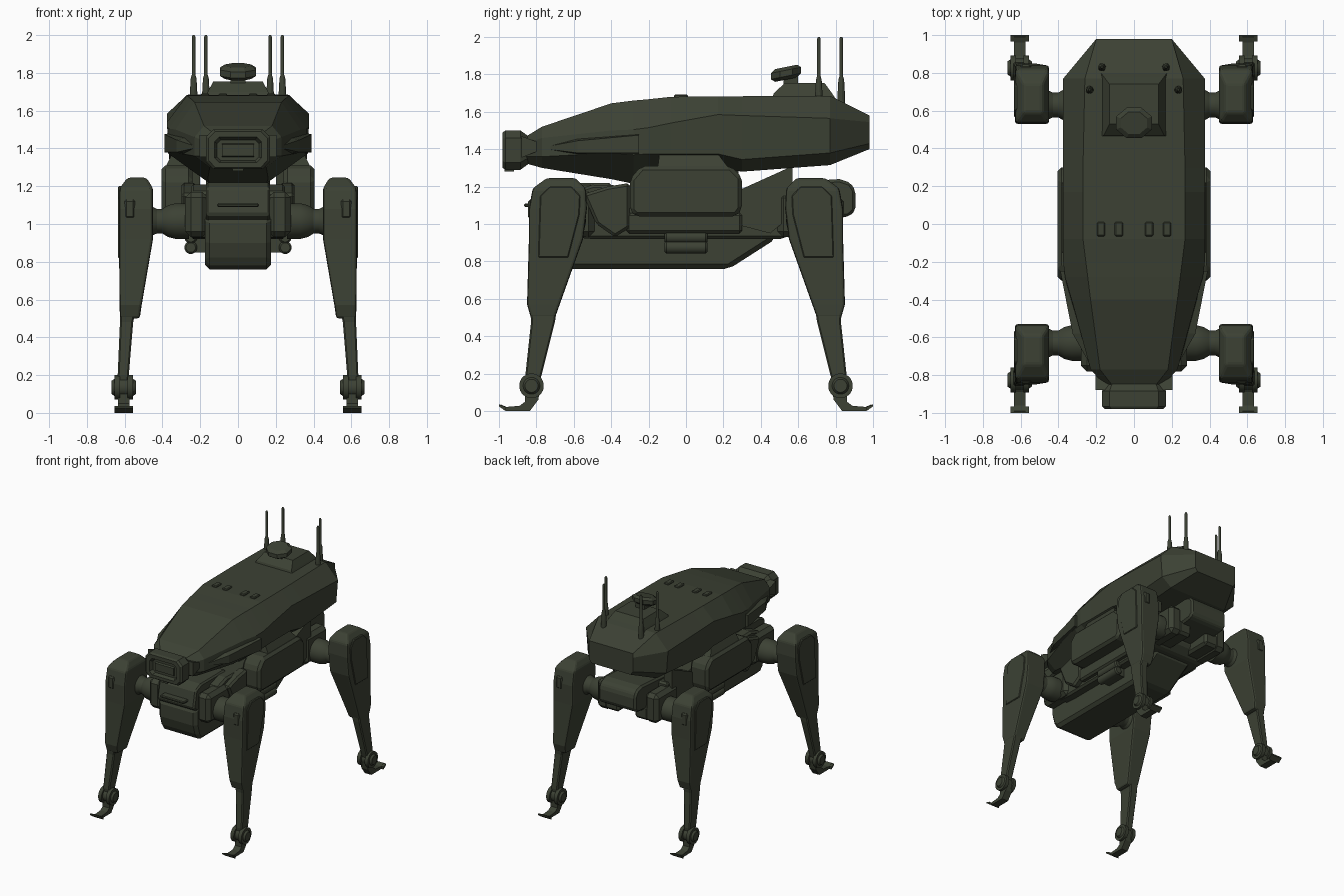
import bpy, bmesh, math

green = bpy.data.materials.new("dark olive green")
green.diffuse_color = (0.045, 0.053, 0.034, 1)


def finish(name, bm, mirror="", bevel=0.0, segments=1, smooth=False):
    """Turn a bmesh into a named object, mirrored about the world axes."""
    bmesh.ops.recalc_face_normals(bm, faces=bm.faces)
    me = bpy.data.meshes.new(name)
    bm.to_mesh(me)
    bm.free()
    me.materials.append(green)
    ob = bpy.data.objects.new(name, me)
    bpy.context.collection.objects.link(ob)
    if bevel:
        m = ob.modifiers.new("bevel", 'BEVEL')
        m.width, m.segments, m.limit_method = bevel, segments, 'ANGLE'
        m.angle_limit = math.radians(25)
    if mirror:
        m = ob.modifiers.new("mirror", 'MIRROR')
        m.use_axis = ("x" in mirror, "y" in mirror, False)
        m.use_mirror_merge = False
    if smooth:
        bpy.ops.object.select_all(action='DESELECT')
        ob.select_set(True)
        bpy.context.view_layer.objects.active = ob
        bpy.ops.object.shade_smooth_by_angle(angle=math.radians(25))
    return ob


def loft(name, rings, **kw):
    """Skin a list of equal-length closed rings and cap both ends."""
    bm = bmesh.new()
    vs = [[bm.verts.new(p) for p in r] for r in rings]
    n = len(vs[0])
    for a, b in zip(vs, vs[1:]):
        for i in range(n):
            j = (i + 1) % n
            bm.faces.new((a[i], a[j], b[j], b[i]))
    bm.faces.new(vs[0])
    bm.faces.new(vs[-1])
    return finish(name, bm, **kw)


def prism(name, pts, x0, x1, **kw):
    """Side profile of (y, z) points extruded along x."""
    return loft(name, [[(x, y, z) for y, z in pts] for x in (x0, x1)], **kw)


def rect(z, x0, x1, y0, y1):
    return [(x0, y0, z), (x1, y0, z), (x1, y1, z), (x0, y1, z)]


def box(name, x0, x1, y0, y1, z0, z1, **kw):
    return loft(name, [rect(z0, x0, x1, y0, y1), rect(z1, x0, x1, y0, y1)], **kw)


def lathe(name, axis, centre, steps, n=24, **kw):
    """Stepped round bar along an axis; steps are (position, radius)."""
    rings = []
    for p, r in steps:
        ring = []
        for i in range(n):
            t = 2 * math.pi * (i + 0.5) / n
            v = [centre[0] + r * math.cos(t), centre[1] + r * math.sin(t)]
            v.insert("xyz".index(axis), p)
            ring.append(v)
        rings.append(ring)
    return loft(name, rings, smooth=True, **kw)


# Upper hull: faceted shell lofted along y
def hull_ring(y, zt, wt, zm, wm, zl, wl, zb, wb):
    half = [(wt, zt), (wm, zm), (wl, zl), (wb, zb)]
    return [(x, y, z) for x, z in half] + [(-x, y, z) for x, z in reversed(half)]


loft("upper_hull", [hull_ring(*s) for s in (
    (-.86, 1.465, .11, 1.43, .15, 1.36, .15, 1.325, .11),
    (-.77, 1.52, .18, 1.46, .23, 1.36, .23, 1.30, .15),
    (-.40, 1.645, .23, 1.50, .33, 1.38, .34, 1.24, .16),
    (-.28, 1.66, .245, 1.505, .365, 1.37, .365, 1.215, .15),
    (-.20, 1.667, .255, 1.515, .375, 1.375, .37, 1.27, .15),
    (-.08, 1.68, .27, 1.54, .375, 1.375, .365, 1.30, .2),
    (.17, 1.682, .27, 1.585, .375, 1.375, .365, 1.30, .2),
    (.30, 1.683, .27, 1.58, .375, 1.345, .365, 1.28, .27),
    (.77, 1.685, .26, 1.565, .375, 1.38, .36, 1.315, .27),
    (.98, 1.58, .2, 1.545, .2, 1.43, .2, 1.40, .18))])


# Sensor nose with a recessed front window
def nose_ring(y, w, z0, z1, c):
    half = [(w - c, z1), (w, z1 - c), (w, z0 + c), (w - c, z0)]
    return [(x, y, z) for x, z in half] + [(-x, y, z) for x, z in reversed(half)]


loft("nose_sensor", [nose_ring(*s) for s in (
    (-.83, .14, 1.33, 1.46, .03), (-.885, .17, 1.29, 1.50, .04),
    (-.965, .17, 1.29, 1.50, .04), (-.98, .155, 1.30, 1.49, .035),
    (-.98, .125, 1.325, 1.46, .025), (-.95, .11, 1.335, 1.445, .02))])
prism("nose_window", [(-.94, 1.35), (-.965, 1.36), (-.965, 1.42), (-.94, 1.43)], -.085, .085)
box("nose_hook", -.03, .03, -.97, -.92, 1.28, 1.30)
prism("nose_bracket", [(-.88, 1.47), (-.73, 1.415), (-.88, 1.355)], .13, .205, mirror="x")


# Cheek plates along the front flanks
def cheek_ring(y, x0, x1, z0, z1):
    return [(x0, y, z0), (x1, y, z0 + .01), (x1, y, z1 - .015), (x0, y, z1)]


loft("cheek_plate", [cheek_ring(*s) for s in (
    (-.74, .18, .235, 1.39, 1.43), (-.58, .26, .325, 1.37, 1.46),
    (-.25, .32, .39, 1.37, 1.49))], mirror="x")

# Roof vents, sensor mount and sensor head
for x in (.08, .175):
    box("roof_vent", x - .022, x + .022, -.065, .01, 1.67, 1.692, mirror="x", bevel=.006)
loft("sensor_mount", [rect(1.67, -.175, .175, .46, .80), rect(1.70, -.16, .16, .47, .78),
                      rect(1.755, -.13, .13, .53, .74)])
box("sensor_stem", -.04, .04, .52, .60, 1.74, 1.80)
head = []
for z, r in ((1.772, .075), (1.79, .103), (1.822, .103), (1.84, .075)):
    a = [math.pi * (i + .5) / 4 for i in range(8)]
    head.append([(r * math.cos(t), .535 + .85 * r * math.sin(t),
                  z + .2 * .85 * r * math.sin(t)) for t in a])
loft("sensor_head", head)

# Whip antennas
for x, y in ((.17, .83), (.235, .71)):
    lathe("antenna", "z", (x, y), [(1.62, .022), (1.70, .02), (1.77, .016), (1.79, .01),
                                   (1.99, .01), (2.0, .005)], n=12, mirror="x")

# Belly, chin and main chassis
prism("belly", [(-.72, 1.08), (-.80, 1.03), (-.80, .90), (-.77, .80), (-.73, .76),
                (.23, .76), (.48, .92), (.48, 1.08)], -.175, .175, bevel=.025)
prism("chin_block", [(-.72, 1.22), (-.79, 1.19), (-.82, 1.05), (-.76, 1.0),
                     (-.4, 1.0), (-.4, 1.22)], -.17, .17, bevel=.012)
prism("chin_handle", [(-.80, 1.09), (-.865, 1.09), (-.865, 1.11), (-.80, 1.11)], -.11, .11, bevel=.006)
prism("chassis", [(-.62, .93), (-.62, 1.17), (-.5, 1.21), (.30, 1.19), (.60, 1.20),
                  (.60, .98), (.52, .92), (-.5, .92)], -.25, .25, bevel=.015)
prism("chassis_fin", [(.26, 1.17), (.57, 1.31), (.57, 1.05), (.45, .95), (.26, 1.0)],
      .2, .27, mirror="x")
prism("chassis_flank", [(-.55, 1.16), (-.42, 1.20), (-.30, 1.22), (-.30, .98), (-.38, .93),
                        (-.48, 1.0)], .22, .30, mirror="x", bevel=.015)
box("turret_column", -.15, .15, -.22, .28, 1.15, 1.34, bevel=.02)

# Side pods and the struts carrying the hull
prism("side_pod", [(-.30, 1.07), (-.27, 1.04), (.27, 1.04), (.30, 1.08), (.30, 1.25),
                   (.24, 1.31), (-.24, 1.31), (-.30, 1.24)], .24, .405, mirror="x", bevel=.025)
loft("pod_strut", [rect(1.24, .28, .39, -.16, .24), rect(1.31, .28, .38, -.15, .22),
                   rect(1.39, .24, .34, -.14, .16)], mirror="x")
box("pod_shelf", .2, .29, -.32, .30, .95, 1.06, mirror="x", bevel=.015)

# Canisters under the pods
for z in (.875, .93):
    lathe("canister", "y", (.25, z), [(-.115, .025), (-.105, .034), (.105, .034), (.115, .025)],
          n=16, mirror="x")
box("canister_rack", .16, .255, -.09, .09, .85, .96, mirror="x")

# Rear block and lower rear motors
prism("rear_block", [(.5, 1.22), (.82, 1.24), (.88, 1.22), (.905, 1.18), (.905, 1.07),
                     (.87, 1.04), (.5, 1.0)], -.17, .17, bevel=.015)
box("rear_motor", .07, .2, .5, .78, .94, 1.06, mirror="x", bevel=.02)

# Hips
box("hip_housing", .16, .28, -.78, -.49, .93, 1.17, mirror="xy", bevel=.03)
lathe("hip_axle", "x", (-.63, 1.015), [(.26, .095), (.33, .095), (.37, .085), (.40, .066),
                                       (.43, .066), (.47, .085)], mirror="xy")

# Legs: one built at front right, mirrored to all four corners
loft("thigh", [rect(*s) for s in (
    (1.245, .485, .585, -.745, -.59), (1.19, .45, .627, -.82, -.535),
    (1.08, .45, .63, -.84, -.53), (.92, .45, .63, -.84, -.55),
    (.57, .51, .627, -.85, -.675), (.50, .52, .625, -.83, -.70))],
    mirror="xy", bevel=.014, segments=2)
prism("thigh_panel", [(-.78, 1.15), (-.73, 1.20), (-.61, 1.20), (-.565, 1.15), (-.57, 1.05),
                      (-.63, .82), (-.79, .82)], .61, .636, mirror="xy", bevel=.005)
box("thigh_marker_plate", .545, .60, -.845, -.80, 1.03, 1.13, mirror="xy", bevel=.01)
loft("shin", [rect(*s) for s in (
    (.55, .54, .622, -.835, -.69), (.48, .555, .625, -.828, -.70),
    (.20, .578, .637, -.858, -.77), (.13, .58, .635, -.85, -.79))], mirror="xy", bevel=.008)

# Ankles and feet
lathe("ankle_joint", "x", (-.826, .135), [(.54, .035), (.555, .045), (.555, .066), (.585, .066),
                                          (.585, .05), (.625, .05), (.625, .066), (.655, .066),
                                          (.655, .045), (.67, .035)], mirror="xy")
prism("foot", [(-.86, .10), (-.78, .12), (-.79, .06), (-.835, 0), (-.96, 0), (-1.0, .03),
               (-.99, .035), (-.96, .022), (-.89, .028), (-.86, .05)], .575, .635, mirror="xy")
prism("toe_bar", [(-.965, 0), (-1.0, .025), (-1.0, .036), (-.965, .022)], .555, .655, mirror="xy")
